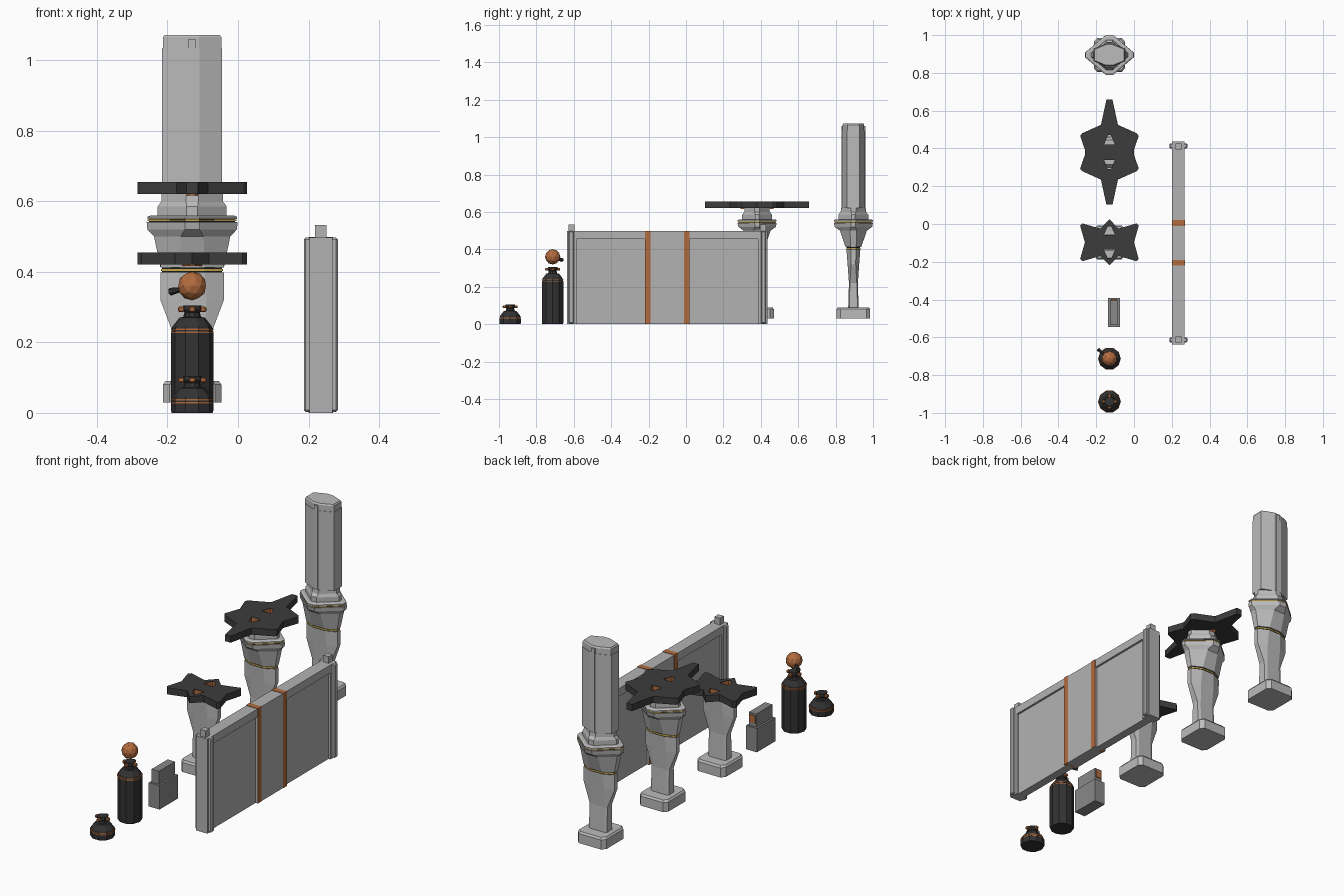
import bpy, bmesh, math
from mathutils import Vector

if "Cube" in bpy.data.objects:
    bpy.data.objects.remove(bpy.data.objects["Cube"])


def material(name, rgb):
    m = bpy.data.materials.new(name)
    m.diffuse_color = (*rgb, 1)
    m.use_nodes = True
    m.node_tree.nodes["Principled BSDF"].inputs["Base Color"].default_value = m.diffuse_color
    return m


STONE = material("light stone grey", (0.50, 0.50, 0.50))
PANEL = material("panel grey", (0.45, 0.45, 0.45))
BOXGREY = material("mid grey", (0.25, 0.25, 0.25))
STAR = material("dark charcoal", (0.045, 0.045, 0.045))
TANK = material("tank black", (0.032, 0.032, 0.032))
ORANGE = material("copper orange", (0.45, 0.15, 0.05))
GOLD = material("gold", (0.60, 0.40, 0.07))
BLACK = material("black", (0.01, 0.01, 0.01))


def finish(name, bm, mat, loc=(0, 0, 0)):
    bmesh.ops.recalc_face_normals(bm, faces=bm.faces[:])
    me = bpy.data.meshes.new(name)
    bm.to_mesh(me)
    bm.free()
    me.materials.append(mat)
    ob = bpy.data.objects.new(name, me)
    ob.location = loc
    bpy.context.collection.objects.link(ob)
    return ob


def box(name, x, y, z, mat, bevel=0):
    bm = bmesh.new()
    bmesh.ops.create_cube(bm, size=1)
    for v in bm.verts:
        v.co = [(r[0] + r[1]) / 2 + c * (r[1] - r[0]) for c, r in zip(v.co, (x, y, z))]
    if bevel:
        bmesh.ops.bevel(bm, geom=bm.edges[:], offset=bevel, segments=1, affect='EDGES')
    return finish(name, bm, mat)


def skin(name, rings, mat, loc=(0, 0, 0), caps=True):
    """Bridge a stack of equal-length point rings."""
    bm = bmesh.new()
    loops = [[bm.verts.new(p) for p in r] for r in rings]
    n = len(loops[0])
    for a, b in zip(loops, loops[1:]):
        for i in range(n):
            bm.faces.new((a[i], a[(i + 1) % n], b[(i + 1) % n], b[i]))
    if caps:
        bm.faces.new(loops[0][::-1])
        bm.faces.new(loops[-1])
    return finish(name, bm, mat, loc)


def octagon(z, hx, hy, a, b):
    """Rectangle (a, b near 1) to diamond (a, b near 0) with cut corners."""
    q = [(hx, a * hy), (b * hx, hy)]
    pts = q + [(-x, y) for x, y in q[::-1]] + [(-x, -y) for x, y in q] + [(x, -y) for x, y in q[::-1]]
    return [(x, y, z) for x, y in pts]


def loft(name, sections, mat, y):
    return skin(name, [octagon(*s) for s in sections], mat, (-0.13, y, 0))


def lathe(name, profile, mat, loc, n=10):
    rings = [[(r * math.cos(2 * math.pi * i / n), r * math.sin(2 * math.pi * i / n), z)
              for i in range(n)] for r, z in profile]
    return skin(name, rings, mat, loc)


# Pedestals: foot, flaring stem, striped collar, diamond rim and tiers
def pedestal(tag, y, tall):
    loft(tag + "_foot", [(0.03, 0.083, 0.09, 0.78, 0.78), (0.08, 0.083, 0.09, 0.78, 0.78),
                         (0.09, 0.076, 0.083, 0.78, 0.78)], STONE, y)
    loft(tag + "_stem", [(0.085, 0.052, 0.028, 0.8, 0.75), (0.22, 0.052, 0.024, 0.75, 0.7),
                         (0.32, 0.09, 0.031, 0.4, 0.45), (0.398, 0.09, 0.037, 0.35, 0.4)], STONE, y)
    loft(tag + "_groove", [(0.398, 0.085, 0.036, 0.35, 0.4), (0.412, 0.085, 0.036, 0.35, 0.4)], BLACK, y)
    loft(tag + "_collar_stripe", [(0.402, 0.088, 0.038, 0.35, 0.4), (0.408, 0.088, 0.038, 0.35, 0.4)], GOLD, y)
    if not tall:
        loft(tag + "_cap", [(0.412, 0.09, 0.04, 0.35, 0.4), (0.42, 0.09, 0.042, 0.35, 0.4)], STONE, y)
        return
    d = (0.12, 0.16)
    loft(tag + "_capital", [(0.412, 0.09, 0.042, 0.35, 0.4), (0.50, 0.108, 0.072, 0.25, 0.3),
                            (0.52, 0.127, 0.10, *d), (0.541, 0.129, 0.105, *d)], STONE, y)
    loft(tag + "_rim_groove", [(0.541, 0.122, 0.098, *d), (0.55, 0.122, 0.098, *d)], BLACK, y)
    loft(tag + "_rim_stripe", [(0.544, 0.126, 0.102, *d), (0.548, 0.126, 0.102, *d)], GOLD, y)
    loft(tag + "_rim", [(0.55, 0.127, 0.105, *d), (0.556, 0.127, 0.105, *d), (0.56, 0.117, 0.096, *d)], STONE, y)
    loft(tag + "_tier", [(0.56, 0.098, 0.08, *d), (0.585, 0.098, 0.08, *d),
                         (0.60, 0.087, 0.068, 0.2, 0.2), (0.62, 0.087, 0.066, 0.2, 0.2)], STONE, y)


pedestal("column_pedestal", 0.895, True)
pedestal("large_star_pedestal", 0.38, True)
pedestal("small_star_pedestal", -0.097, False)
loft("column", [(0.62, 0.085, 0.06, 0.55, 0.24), (1.035, 0.085, 0.06, 0.55, 0.24),
                (1.035, 0.083, 0.058, 0.55, 0.24), (1.065, 0.083, 0.058, 0.55, 0.24),
                (1.072, 0.078, 0.054, 0.55, 0.24)], STONE, 0.895)
for s in (-1, 1):
    yy = sorted((0.895 + s * 0.055, 0.895 + s * 0.064))
    box("column_rib", (-0.14, -0.12), yy, (0.62, 1.06), STONE)


# Star plates with two triangular through holes lined in orange
def star(name, quarter, hole, y, z0, z1):
    """quarter runs from the y tip to the waist; it is mirrored on both axes."""
    right = quarter + [(x, -yy) for x, yy in quarter[::-1] if yy > 0]
    outline = right + [(-x, yy) for x, yy in right[::-1] if x > 0]
    hw, h0, h1 = hole
    holes = [[(-hw, s * h0), (hw, s * h0), (hw * 0.3, s * h1), (-hw * 0.3, s * h1)] for s in (1, -1)]
    bm = bmesh.new()
    edges = []
    for loop in [outline] + holes:
        vs = [bm.verts.new((px, py, z0)) for px, py in loop]
        edges += [bm.edges.new((vs[i - 1], vs[i])) for i in range(len(vs))]
    bmesh.ops.triangle_fill(bm, use_beauty=True, edges=edges, normal=Vector((0, 0, 1)))
    ext = bmesh.ops.extrude_face_region(bm, geom=bm.faces[:], use_keep_orig=True)
    for v in ext["geom"]:
        if isinstance(v, bmesh.types.BMVert):
            v.co.z = z1
    finish(name, bm, STAR, (-0.13, y, 0))
    for loop in holes:
        cy = sum(p[1] for p in loop) / 4
        ring = [(px * 0.95, cy + (py - cy) * 0.95) for px, py in loop]
        skin(name + "_hole_lining", [[(*p, z0 - 0.004) for p in ring], [(*p, z1 - 0.002) for p in ring]],
             ORANGE, (-0.13, y, 0), caps=False)


star("large_star", [(0.016, 0.278), (0.045, 0.145), (0.145, 0.10), (0.155, 0.086), (0.125, 0)],
     (0.028, 0.042, 0.09), 0.38, 0.62, 0.655)
star("small_star", [(0, 0.122), (0.048, 0.072), (0.143, 0.10), (0.155, 0.088), (0.13, 0)],
     (0.03, 0.038, 0.085), -0.097, 0.42, 0.455)


# Tanks: faceted bottle, copper band, neck and crossed valve tabs
def tank(tag, y, h):
    loc = (-0.13, y, 0)
    lathe(tag + "_body", [(0.058, 0), (0.06, 0.006), (0.06, h + 0.027), (0.056, h + 0.045),
                          (0.036, h + 0.07), (0.025, h + 0.072), (0.022, h + 0.085),
                          (0.028, h + 0.092), (0.026, h + 0.105)], TANK, loc)
    for dz in (0.027, 0.035):
        lathe(tag + "_band", [(0.0605, h + dz), (0.0605, h + dz + 0.004)], ORANGE, loc)
    z = (h + 0.086, h + 0.101)
    for s in (-1, 1):
        xs = sorted((-0.13 + s * 0.022, -0.13 + s * 0.04))
        ys = sorted((y + s * 0.022, y + s * 0.04))
        box(tag + "_valve_tab", xs, (y - 0.009, y + 0.009), z, ORANGE, 0.003)
        box(tag + "_valve_tab", (-0.139, -0.121), ys, z, ORANGE, 0.003)
    box(tag + "_valve_front", (-0.138, -0.122), (y - 0.03, y - 0.02), z, ORANGE)


tank("small_tank", -0.94, 0.0)
tank("tall_tank", -0.713, 0.2)

# Floating copper ball with a small dark spout
bm = bmesh.new()
bmesh.ops.create_icosphere(bm, subdivisions=2, radius=0.041)
finish("copper_ball", bm, ORANGE, (-0.13, -0.713, 0.36))
bm = bmesh.new()
bmesh.ops.create_cone(bm, cap_ends=True, segments=6, radius1=0.006, radius2=0.011, depth=0.045)
spout = finish("ball_spout", bm, TANK, (-0.174, -0.677, 0.347))
spout.rotation_mode = 'QUATERNION'
spout.rotation_quaternion = Vector((-0.75, 0.62, -0.15)).to_track_quat('Z', 'Y')

# Two-tier box with a copper plate on its back
box("box_base", (-0.138, -0.075), (-0.545, -0.392), (0, 0.125), BOXGREY)
box("box_top", (-0.128, -0.085), (-0.535, -0.402), (0.125, 0.195), BOXGREY)
box("box_plate", (-0.123, -0.09), (-0.403, -0.398), (0.145, 0.185), ORANGE)

# Wall panel: recessed bays, raised middle, stripes, top rail and end posts
CX, CY = 0.235, -0.1
box("panel_middle", (CX - 0.033, CX + 0.033), (CY - 0.12, CY + 0.12), (0, 0.497), PANEL)
for s in (-1, 1):
    def span(a, b):
        return sorted((CY + s * a, CY + s * b))
    box("panel_bay", (CX - 0.022, CX + 0.022), span(0.11, 0.50), (0, 0.49), PANEL)
    box("panel_top_rail", (CX - 0.033, CX + 0.033), span(0.119, 0.49), (0.455, 0.497), PANEL)
    box("panel_stripe", (CX - 0.035, CX + 0.035), span(0.09, 0.12), (0, 0.499), ORANGE)
    box("panel_end", (CX - 0.033, CX + 0.033), span(0.485, 0.537), (0, 0.497), PANEL)
    box("panel_post", (CX - 0.048, CX + 0.048), span(0.50, 0.527), (0.003, 0.497), PANEL, 0.005)
    box("panel_peg", (CX - 0.016, CX + 0.016), span(0.495, 0.527), (0.49, 0.532), PANEL)
